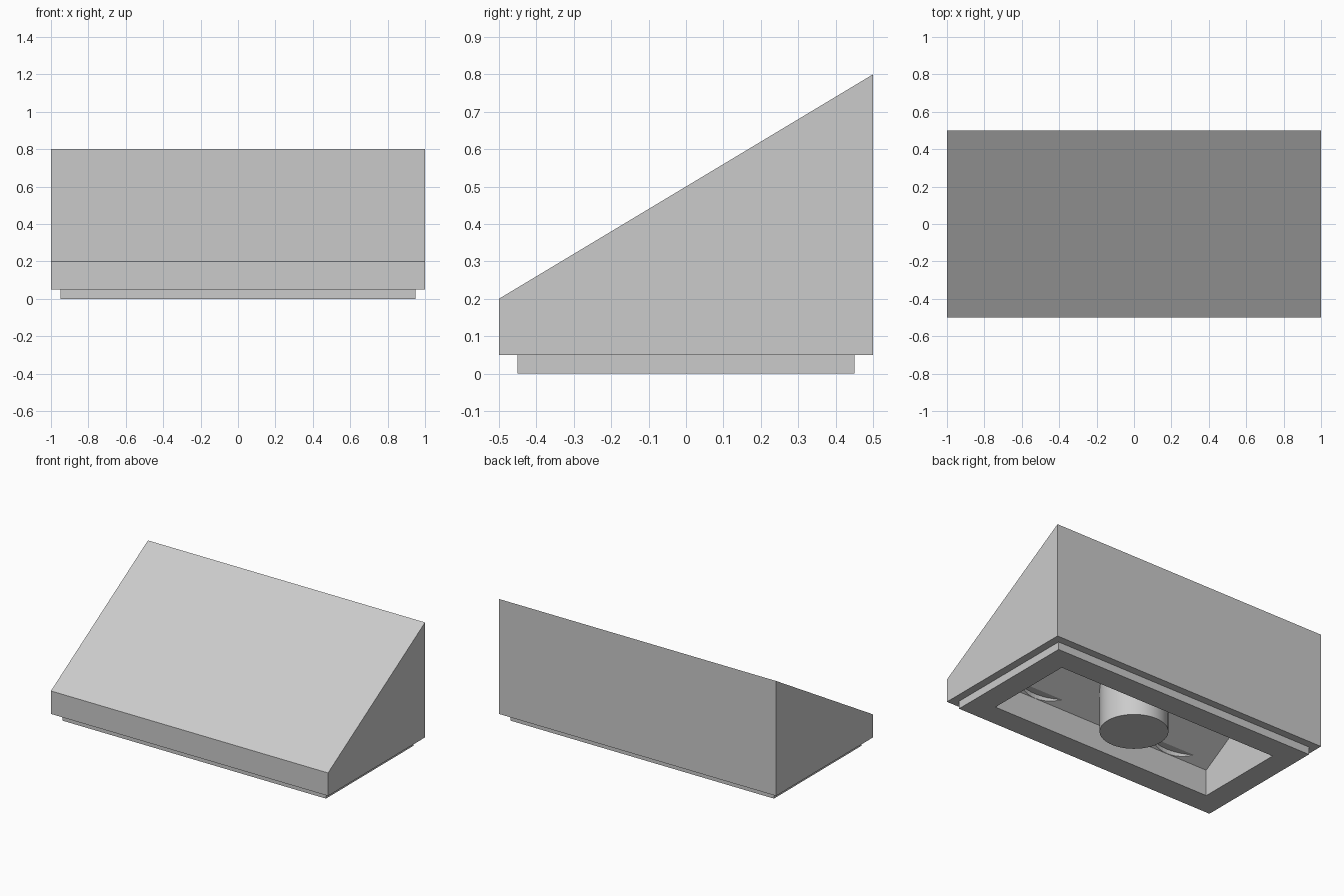
import bpy, bmesh

cube = bpy.data.objects.get("Cube")
if cube:
    bpy.data.objects.remove(cube, do_unlink=True)

grey = bpy.data.materials.new("plain_grey")
grey.use_nodes = True
COLOUR = (0.6, 0.6, 0.6, 1)
grey.diffuse_color = COLOUR
grey.node_tree.nodes["Principled BSDF"].inputs["Base Color"].default_value = COLOUR

SLOPE = 0.6


def finish(name, bm):
    bmesh.ops.recalc_face_normals(bm, faces=bm.faces)
    mesh = bpy.data.meshes.new(name)
    bm.to_mesh(mesh)
    bm.free()
    mesh.materials.append(grey)
    ob = bpy.data.objects.new(name, mesh)
    bpy.context.collection.objects.link(ob)
    return ob


def wedge(name, hx, hy, bottom, mid_top, slope=SLOPE):
    """Box whose top rises towards the back."""
    bm = bmesh.new()
    bmesh.ops.create_cube(bm, size=2)
    for v in bm.verts:
        top = v.co.z > 0
        v.co.x *= hx
        v.co.y *= hy
        v.co.z = mid_top + slope * v.co.y if top else bottom
    return finish(name, bm)


def cylinder(name, x, radius, bottom, mid_top, slope=0.0):
    """Upright cylinder with an optionally sloping top."""
    bm = bmesh.new()
    bmesh.ops.create_cone(bm, cap_ends=True, segments=64, radius1=radius,
                          radius2=radius, depth=2)
    for v in bm.verts:
        v.co.z = mid_top + slope * v.co.y if v.co.z > 0 else bottom
        v.co.x += x
    return finish(name, bm)


def cut(target, cutter):
    mod = target.modifiers.new(cutter.name, 'BOOLEAN')
    mod.operation = 'DIFFERENCE'
    mod.solver = 'EXACT'
    mod.object = cutter
    cutter.hide_render = True
    cutter.hide_viewport = True
    cutter.display_type = 'WIRE'


# Sloping canopy and the thin rim below it
canopy = wedge("canopy", 1, 0.5, 0.05, 0.5)
rim = wedge("bottom_rim", 0.95, 0.45, 0, 0.05, 0)

# Recess open to below, its ceiling parallel to the canopy top
recess = wedge("recess_cutter", 0.8, 0.3, -0.1, 0.35)
cut(canopy, recess)
cut(rim, recess)

# Shallow round pockets left and right
for side, x in (("left", 0.5), ("right", -0.5)):
    cut(canopy, cylinder(side + "_pocket_cutter", x, 0.299, -0.1, 0.2))

# Central duct, sunk into the recess ceiling
duct = cylinder("duct", 0, 0.2, 0, 0.38, SLOPE)

# Smooth round walls with sharp edges
bpy.ops.object.select_all(action='DESELECT')
duct.select_set(True)
bpy.context.view_layer.objects.active = duct
bpy.ops.object.shade_smooth_by_angle()
